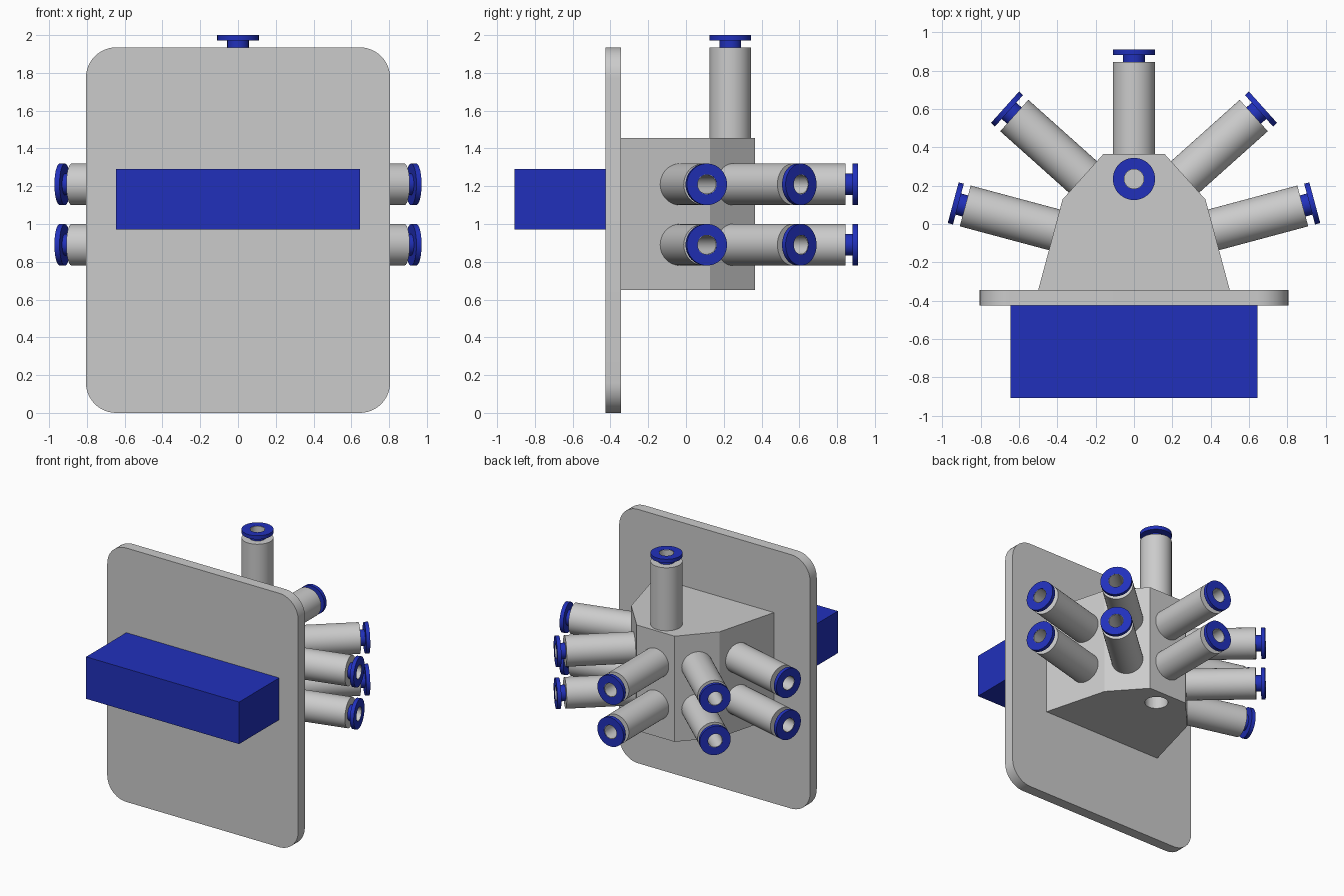
import bpy, bmesh, math
from mathutils import Vector

if "Cube" in bpy.data.objects:
    bpy.data.objects.remove(bpy.data.objects["Cube"])

blue = bpy.data.materials.new("blue")
blue.diffuse_color = (0.015, 0.03, 0.5, 1)
blue.use_nodes = True
blue.node_tree.nodes["Principled BSDF"].inputs["Base Color"].default_value = blue.diffuse_color


def finish(name, bm, mat=None, smooth=False):
    bmesh.ops.recalc_face_normals(bm, faces=bm.faces)
    me = bpy.data.meshes.new(name)
    bm.to_mesh(me)
    bm.free()
    ob = bpy.data.objects.new(name, me)
    bpy.context.collection.objects.link(ob)
    if mat:
        me.materials.append(mat)
    if smooth:
        bpy.ops.object.select_all(action='DESELECT')
        bpy.context.view_layer.objects.active = ob
        ob.select_set(True)
        bpy.ops.object.shade_smooth_by_angle(angle=math.radians(30))
    return ob


def prism(name, points, offset, mat=None, smooth=False):
    """Extrude a flat outline along an offset."""
    bm = bmesh.new()
    face = bm.faces.new([bm.verts.new(p) for p in points])
    ext = bmesh.ops.extrude_face_region(bm, geom=[face], use_keep_orig=True)
    verts = [g for g in ext["geom"] if isinstance(g, bmesh.types.BMVert)]
    bmesh.ops.translate(bm, verts=verts, vec=offset)
    return finish(name, bm, mat, smooth)


def lathe(name, profile, base, axis, mat=None, n=48):
    """Revolve a closed (radius, height) loop about an axis."""
    bm = bmesh.new()
    rings = [[bm.verts.new((r * math.cos(math.tau * i / n), r * math.sin(math.tau * i / n), h))
              for i in range(n)] for r, h in profile]
    for k, a in enumerate(rings):
        b = rings[(k + 1) % len(rings)]
        for i in range(n):
            j = (i + 1) % n
            bm.faces.new((a[i], a[j], b[j], b[i]))
    ob = finish(name, bm, mat, True)
    ob.location = base
    ob.rotation_euler = Vector(axis).to_track_quat('Z', 'Y').to_euler()
    return ob


# Mounting plate with rounded corners
R, W, H = 0.16, 0.805, 1.935
outline = []
for k, (cx, cz) in enumerate([(W - R, H - R), (R - W, H - R), (R - W, R), (W - R, R)]):
    for i in range(13):
        a = math.radians(90 * k + 7.5 * i)
        outline.append((cx + R * math.cos(a), -0.425, cz + R * math.sin(a)))
prism("mounting_plate", outline, (0, 0.08, 0), smooth=True)

# Blue connector block in front
prism("front_block", [(-0.645, -0.908, 0.97), (0.645, -0.908, 0.97),
                      (0.645, -0.908, 1.29), (-0.645, -0.908, 1.29)], (0, 0.483, 0), blue)

# Faceted manifold body with a round port underneath
half = [(0.5, -0.345), (0.373, 0.128), (0.16, 0.365)]
pts = half + [(-x, y) for x, y in reversed(half)]
body = prism("manifold_body", [(x, y, 0.65) for x, y in pts], (0, 0, 0.805))
bm = bmesh.new()
bmesh.ops.create_cone(bm, cap_ends=True, segments=48, radius1=0.08, radius2=0.08, depth=0.8)
cutter = finish("port_cutter", bm)
cutter.location = (0, 0.24, 0.65)
cutter.hide_render = True
cutter.hide_viewport = True
cut = body.modifiers.new("port", 'BOOLEAN')
cut.operation = 'DIFFERENCE'
cut.object = cutter

# Hollow tubes, each ended by a blue flanged collar
TUBE = [(0.05, -0.01), (0.11, -0.01), (0.11, 0.48), (0.053, 0.48), (0.053, 0.543), (0.05, 0.543)]
COLLAR = [(0.053, 0.475), (0.057, 0.475), (0.057, 0.517), (0.11, 0.517), (0.11, 0.545), (0.053, 0.545)]


def fitting(name, base, axis):
    lathe(name + "_tube", TUBE, base, axis)
    lathe(name + "_collar", COLLAR, base, axis, blue)


fitting("top", (0, 0.235, 1.455), (0, 0, 1))
for level, z in (("lower", 0.89), ("upper", 1.21)):
    fitting(level + "_back", (0, 0.365, z), (0, 1, 0))
    for side, s in (("left", -1), ("right", 1)):
        for part, (x, y), deg in (("side", (0.417, -0.03), 15), ("corner", (0.267, 0.246), 41.8)):
            a = math.radians(deg)
            fitting(f"{level}_{side}_{part}", (s * x, y, z), (s * math.cos(a), math.sin(a), 0))
